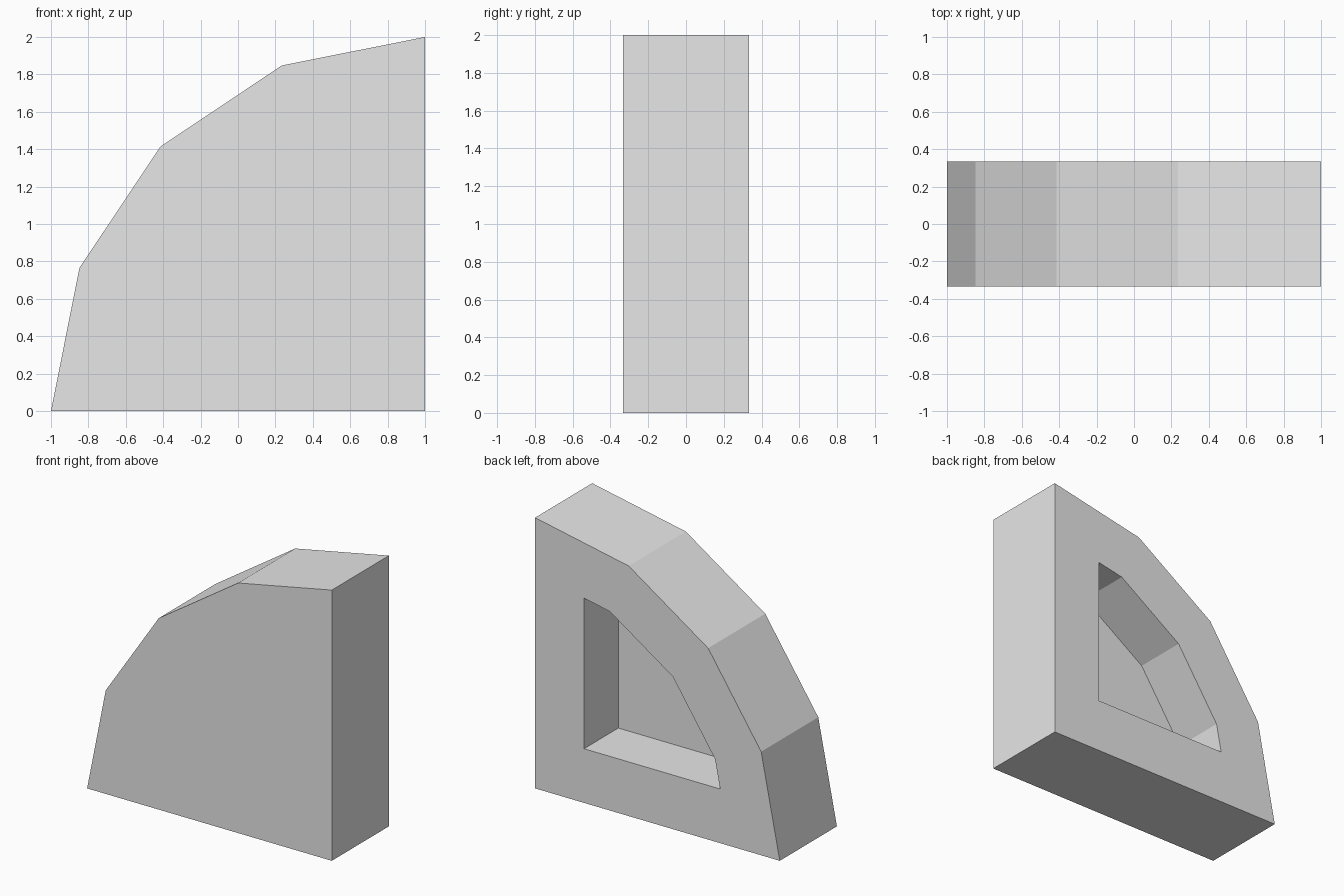
import bpy
import bmesh
from math import cos, sin, tan, pi

cube = bpy.data.objects.get("Cube")
if cube:
    bpy.data.objects.remove(cube, do_unlink=True)

RADIUS = 2.0
HALF_DEPTH = 1 / 3
WALL = 0.4      # rim width around the pocket
POCKET = 0.4    # pocket depth
STEP = pi / 8   # quarter arc in four flat segments

grey = bpy.data.materials.new("light_grey")
grey.use_nodes = True
colour = (0.8, 0.8, 0.8, 1)
grey.diffuse_color = colour
grey.node_tree.nodes["Principled BSDF"].inputs["Base Color"].default_value = colour


def arc(radius, steps):
    """Points on the arc round the lower left-hand corner, as (x, z)."""
    return [(1 - radius * cos(i * STEP), radius * sin(i * STEP)) for i in steps]


# Outer and pocket outlines, parallel at the wall width
outer = [(1, 0)] + arc(RADIUS, range(5))
inner_radius = RADIUS - WALL / cos(STEP / 2)
mid = arc(inner_radius, range(1, 4))
reach = (1 - mid[0][0]) + (mid[0][1] - WALL) * tan(STEP / 2)
inner = [(1 - WALL, WALL), (1 - reach, WALL)] + mid + [(1 - WALL, reach)]

bm = bmesh.new()


def ring(outline, y):
    return [bm.verts.new((x, y, z)) for x, z in outline]


def bridge(a, b):
    for i in range(len(a)):
        j = (i + 1) % len(a)
        bm.faces.new((a[i], a[j], b[j], b[i]))


# Closed front, outer sides, rim, pocket sides and pocket floor
front = ring(outer, -HALF_DEPTH)
back = ring(outer, HALF_DEPTH)
lip = ring(inner, HALF_DEPTH)
floor = ring(inner, HALF_DEPTH - POCKET)
bm.faces.new(front)
bridge(front, back)
bridge(back, lip)
bridge(lip, floor)
bm.faces.new(floor)
bmesh.ops.recalc_face_normals(bm, faces=bm.faces)

mesh = bpy.data.meshes.new("quarter_round_block")
bm.to_mesh(mesh)
bm.free()
mesh.materials.append(grey)
block = bpy.data.objects.new("quarter_round_block", mesh)
bpy.context.collection.objects.link(block)
